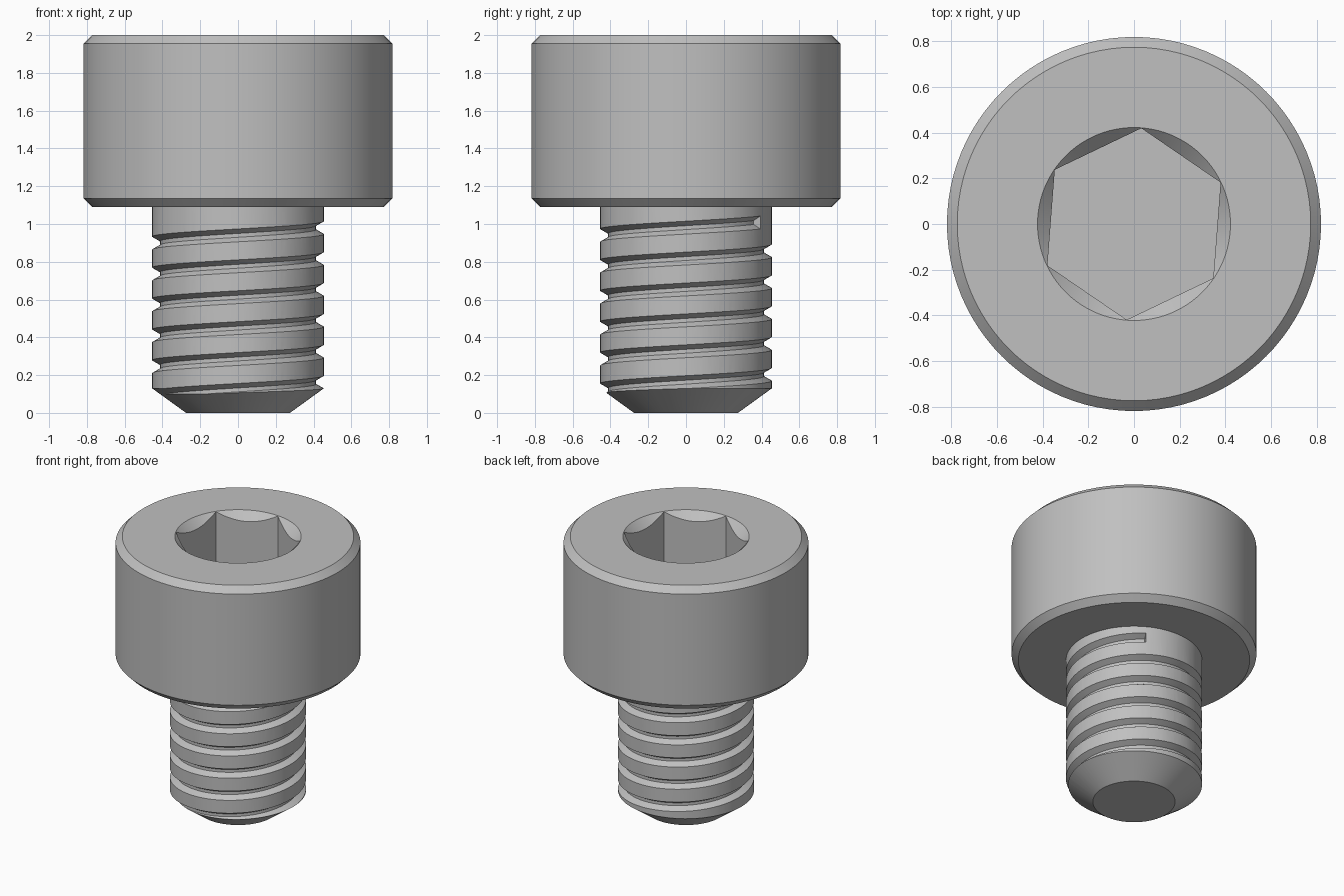
import bpy, bmesh
from math import cos, sin, pi, radians

SEGMENTS = 96
PITCH = 0.1636
SHANK_RADIUS = 0.4545
ROOT_RADIUS = 0.413

cube = bpy.data.objects.get("Cube")
if cube:
    bpy.data.objects.remove(cube, do_unlink=True)

steel = bpy.data.materials.new("grey_steel")
steel.use_nodes = True
COLOUR = (0.527, 0.527, 0.527, 1)
steel.diffuse_color = COLOUR
steel.node_tree.nodes["Principled BSDF"].inputs["Base Color"].default_value = COLOUR


def sweep(name, rings):
    """Skin a list of equal rings of points into a capped solid."""
    bm = bmesh.new()
    loops = [[bm.verts.new(p) for p in ring] for ring in rings]
    for a, b in zip(loops, loops[1:]):
        for i in range(len(a)):
            j = (i + 1) % len(a)
            bm.faces.new((a[i], a[j], b[j], b[i]))
    bm.faces.new(loops[0])
    bm.faces.new(loops[-1])
    bmesh.ops.recalc_face_normals(bm, faces=bm.faces)
    mesh = bpy.data.meshes.new(name)
    bm.to_mesh(mesh)
    bm.free()
    mesh.materials.append(steel)
    obj = bpy.data.objects.new(name, mesh)
    bpy.context.collection.objects.link(obj)
    return obj


def turned(name, profile, sides=SEGMENTS, turn=0.0):
    """Solid of revolution from (radius, height) pairs."""
    angles = [turn + 2 * pi * i / sides for i in range(sides)]
    return sweep(name, [[(r * cos(a), r * sin(a), z) for a in angles]
                        for r, z in profile])


def activate(obj):
    bpy.ops.object.select_all(action='DESELECT')
    obj.select_set(True)
    bpy.context.view_layer.objects.active = obj


def cut(obj, cutter):
    cutter.hide_render = True
    mod = obj.modifiers.new("cut", 'BOOLEAN')
    mod.operation = 'DIFFERENCE'
    mod.solver = 'EXACT'
    mod.object = cutter
    activate(obj)
    bpy.ops.object.modifier_apply(modifier=mod.name)
    bpy.data.objects.remove(cutter, do_unlink=True)


# Head with chamfered rims
head = turned("head", [(0.773, 1.091), (0.818, 1.136), (0.818, 1.955), (0.773, 2.0)])

# Hex socket with a countersunk mouth
cut(head, turned("socket_cutter", [(0.42, 1.6), (0.42, 2.1)], 6, radians(25.6)))
cut(head, turned("countersink_cutter", [(0.322, 1.9), (0.472, 2.05)]))

# Shank with a tapered tip
shank = turned("threaded_shank", [(0.275, 0), (SHANK_RADIUS, 0.13), (SHANK_RADIUS, 1.091)])

# Helical thread groove, wider towards the outside, running out below the tip
outer = 0.49
root_half = PITCH / 16
outer_half = root_half + (outer - ROOT_RADIUS) * 0.577
section = [(ROOT_RADIUS, -root_half), (outer, -outer_half),
           (outer, outer_half), (ROOT_RADIUS, root_half)]
rings = []
for i in range(6 * SEGMENTS + 1):
    angle = radians(60) - 2 * pi * i / SEGMENTS
    height = 1.008 - PITCH * i / SEGMENTS
    rings.append([(r * cos(angle), r * sin(angle), height + dz) for r, dz in section])
cut(shank, sweep("thread_cutter", rings))

for part in (head, shank):
    activate(part)
    bpy.ops.object.shade_smooth_by_angle(angle=radians(20))
